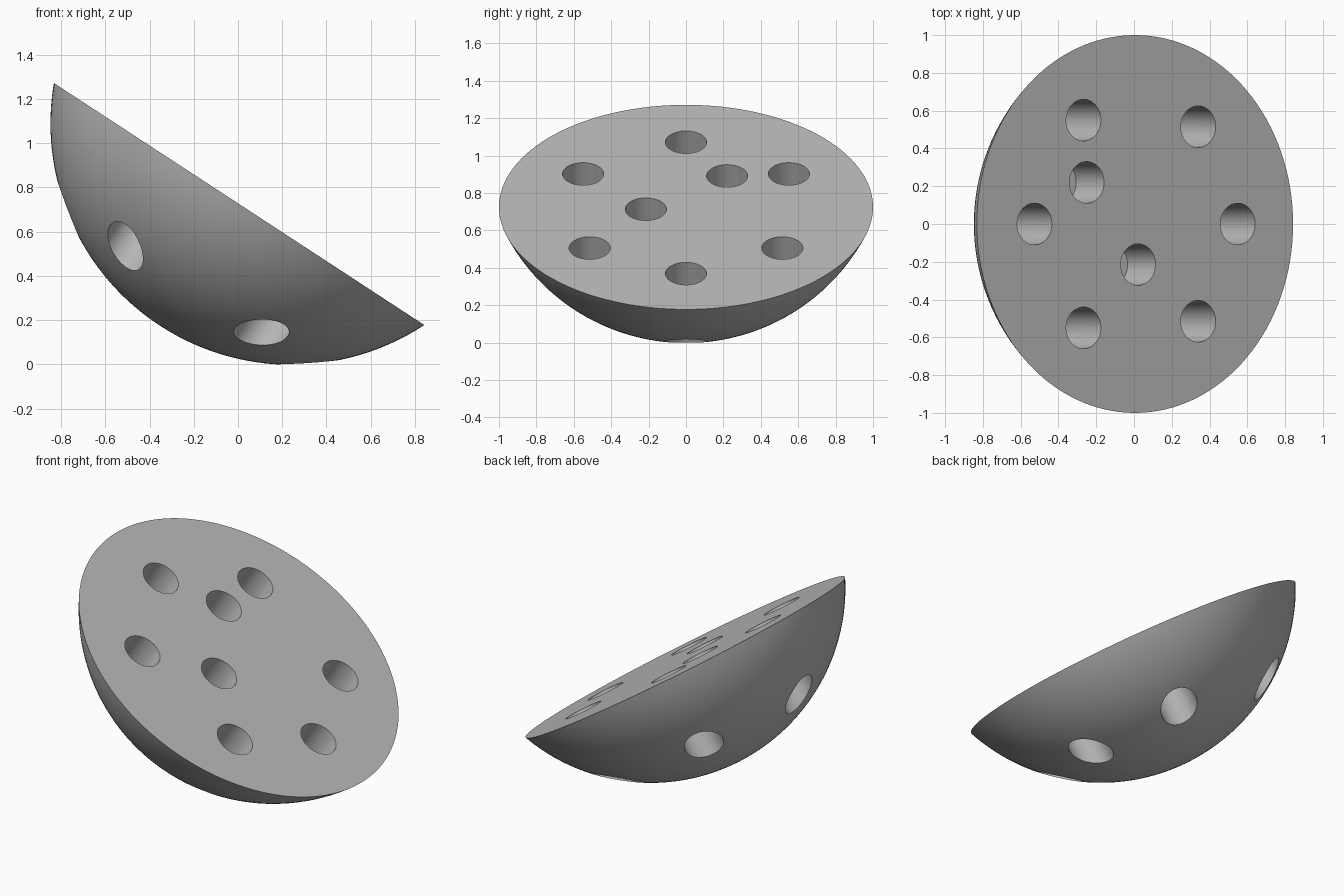
import bpy, bmesh, math
from mathutils import Matrix, Vector

if "Cube" in bpy.data.objects:
    bpy.data.objects.remove(bpy.data.objects["Cube"])

RIM = 1.0            # radius of the flat face
OFFSET = 0.434       # sphere centre height above the flat face
BALL = math.hypot(RIM, OFFSET)
HOLE = 0.11
BLIND = 0.27
TILT = math.radians(33.15)

# Single grey material
grey = bpy.data.materials.new("plain grey")
grey.use_nodes = True
colour = (0.5, 0.5, 0.5, 1)
grey.diffuse_color = colour
grey.node_tree.nodes["Principled BSDF"].inputs["Base Color"].default_value = colour


def to_object(bm, name):
    bmesh.ops.recalc_face_normals(bm, faces=bm.faces)
    mesh = bpy.data.meshes.new(name)
    bm.to_mesh(mesh)
    bm.free()
    obj = bpy.data.objects.new(name, mesh)
    bpy.context.collection.objects.link(obj)
    mesh.materials.append(grey)
    return obj


# Dome: an arc from rim to pole spun round, closed by a flat disc
bm = bmesh.new()
sweep = math.asin(RIM / BALL)
steps = 40
arc = []
for i in range(steps + 1):
    a = sweep * (1 - i / steps)
    arc.append(bm.verts.new((BALL * math.sin(a), 0, OFFSET - BALL * math.cos(a))))
edges = [bm.edges.new(pair) for pair in zip(arc, arc[1:])]
bmesh.ops.spin(bm, geom=arc + edges, cent=(0, 0, 0), axis=(0, 0, 1),
               angle=math.tau, steps=128)
bmesh.ops.remove_doubles(bm, verts=bm.verts, dist=1e-4)
bmesh.ops.holes_fill(bm, edges=[e for e in bm.edges if e.is_boundary], sides=0)
dome = to_object(bm, "holed_dome")

# Hole cutters: six drilled through, two blind
through = [(-0.635, 0), (0.65, 0)]
for side in (1, -1):
    through += [(-0.325, 0.55 * side), (0.40, 0.515 * side)]
blind = [(-0.305, 0.22), (0.02, -0.215)]

bm = bmesh.new()
for spots, depth in ((through, 0.9), (blind, BLIND)):
    for x, y in spots:
        height = depth + 0.1
        bmesh.ops.create_cone(bm, cap_ends=True, segments=64, radius1=HOLE,
                              radius2=HOLE, depth=height,
                              matrix=Matrix.Translation((x, y, 0.1 - height / 2)))
cutter = to_object(bm, "hole_cutter")
cutter.hide_render = True

cut = dome.modifiers.new("holes", "BOOLEAN")
cut.operation = "DIFFERENCE"
cut.solver = "EXACT"
cut.object = cutter
bpy.ops.object.select_all(action="DESELECT")
dome.select_set(True)
bpy.context.view_layer.objects.active = dome
bpy.ops.object.modifier_apply(modifier=cut.name)
bpy.data.objects.remove(cutter)

# Tip the dome over and rest it on the ground
centre = Vector((0.005, 0, 0.725))
dome.data.transform(Matrix.Translation(centre) @ Matrix.Rotation(TILT, 4, "Y"))
lowest = min(v.co.z for v in dome.data.vertices)
dome.data.transform(Matrix.Translation((0, 0, -lowest)))
bpy.ops.object.shade_smooth_by_angle(angle=math.radians(30))
